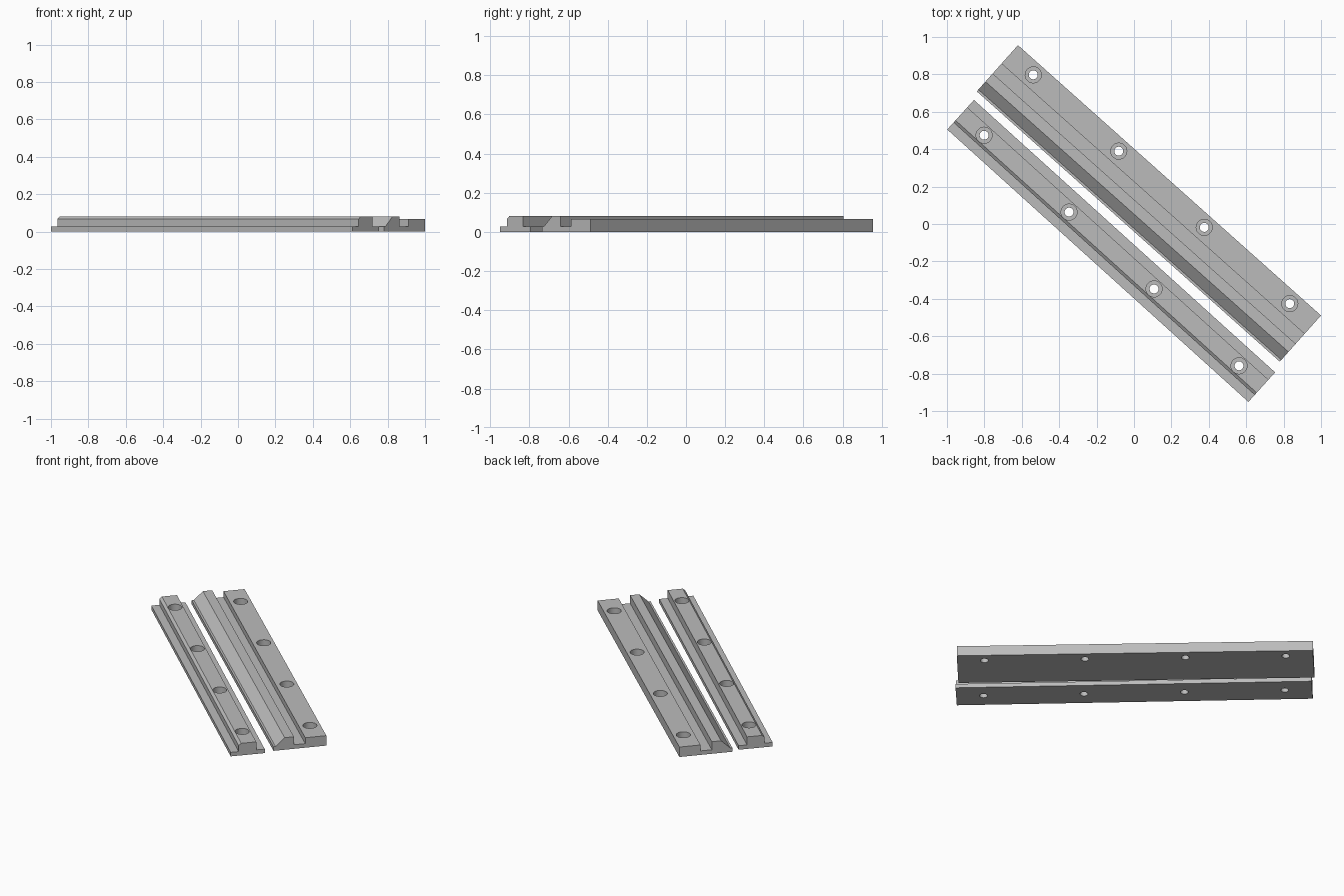
import bpy, bmesh, math
from mathutils import Matrix

if "Cube" in bpy.data.objects:
    bpy.data.objects.remove(bpy.data.objects["Cube"])

steel = bpy.data.materials.new("steel_grey")
steel.diffuse_color = (0.5, 0.5, 0.5, 1)
steel.use_nodes = True
steel.node_tree.nodes["Principled BSDF"].inputs["Base Color"].default_value = steel.diffuse_color

LENGTH = 2.171
PITCH = 0.6125
BASE = 0.027      # height of the thin flanges and grooves
BODY = 0.067      # height of the wide clamping strip
TOP = 0.081       # height of the raised ridges


def new_object(name, bm):
    bmesh.ops.recalc_face_normals(bm, faces=bm.faces)
    mesh = bpy.data.meshes.new(name)
    bm.to_mesh(mesh)
    bm.free()
    mesh.materials.append(steel)
    obj = bpy.data.objects.new(name, mesh)
    bpy.context.collection.objects.link(obj)
    return obj


def extruded_rail(name, profile, width):
    """Sweep a (v, z) cross-section along x, centred on the origin."""
    bm = bmesh.new()
    verts = [bm.verts.new((-LENGTH / 2, v - width / 2, z)) for v, z in profile]
    face = bm.faces.new(verts)
    ext = bmesh.ops.extrude_face_region(bm, geom=[face])["geom"]
    moved = [g for g in ext if isinstance(g, bmesh.types.BMVert)]
    bmesh.ops.translate(bm, verts=moved, vec=(LENGTH, 0, 0))
    return new_object(name, bm)


def bolt_hole_cutter(name, v):
    """Four stepped plugs: a narrow through hole under a wide counterbore."""
    bm = bmesh.new()
    steps = [(0.024, -0.05), (0.024, BASE), (0.043, BASE), (0.043, 0.15)]
    n = 32
    for i in range(4):
        x = (i - 1.5) * PITCH
        rings = [[bm.verts.new((x + r * math.cos(2 * math.pi * k / n),
                                v + r * math.sin(2 * math.pi * k / n), z))
                  for k in range(n)] for r, z in steps]
        for a, b in zip(rings, rings[1:]):
            for k in range(n):
                j = (k + 1) % n
                bm.faces.new((a[k], a[j], b[j], b[k]))
        bm.faces.new(rings[0][::-1])
        bm.faces.new(rings[-1])
    cutter = new_object(name, bm)
    cutter.hide_render = True
    return cutter


def build(name, profile, hole_v, centre, angle):
    width = max(v for v, z in profile)
    rail = extruded_rail(name, profile, width)
    cutter = bolt_hole_cutter(name + "_hole_cutter", hole_v - width / 2)
    mod = rail.modifiers.new("bolt_holes", 'BOOLEAN')
    mod.operation = 'DIFFERENCE'
    mod.solver = 'EXACT'
    mod.object = cutter
    bpy.context.view_layer.objects.active = rail
    rail.select_set(True)
    bpy.ops.object.modifier_apply(modifier=mod.name)
    bpy.data.objects.remove(cutter)
    bpy.ops.object.shade_smooth_by_angle(angle=math.radians(30))
    rail.select_set(False)
    rail.matrix_world = (Matrix.Translation((*centre, 0))
                         @ Matrix.Rotation(math.radians(angle), 4, 'Z'))


# wide rail: sloped ridge, groove, then a flat bolted strip
build("wide_rail",
      [(0, 0), (0.331, 0), (0.331, BODY), (0.199, BODY), (0.199, BASE),
       (0.128, BASE), (0.128, TOP), (0.070, TOP), (0.013, BASE), (0, BASE)],
      0.267, (0.0795, 0.110), -41.73)

# narrow rail: raised bolted ridge with one chamfer between two flanges
build("narrow_rail",
      [(0, 0), (0.213, 0), (0.213, BASE), (0.160, BASE), (0.160, TOP),
       (0.066, TOP), (0.050, BODY), (0.050, BASE), (0, BASE)],
      0.1095, (-0.122, -0.144), -42.13)
